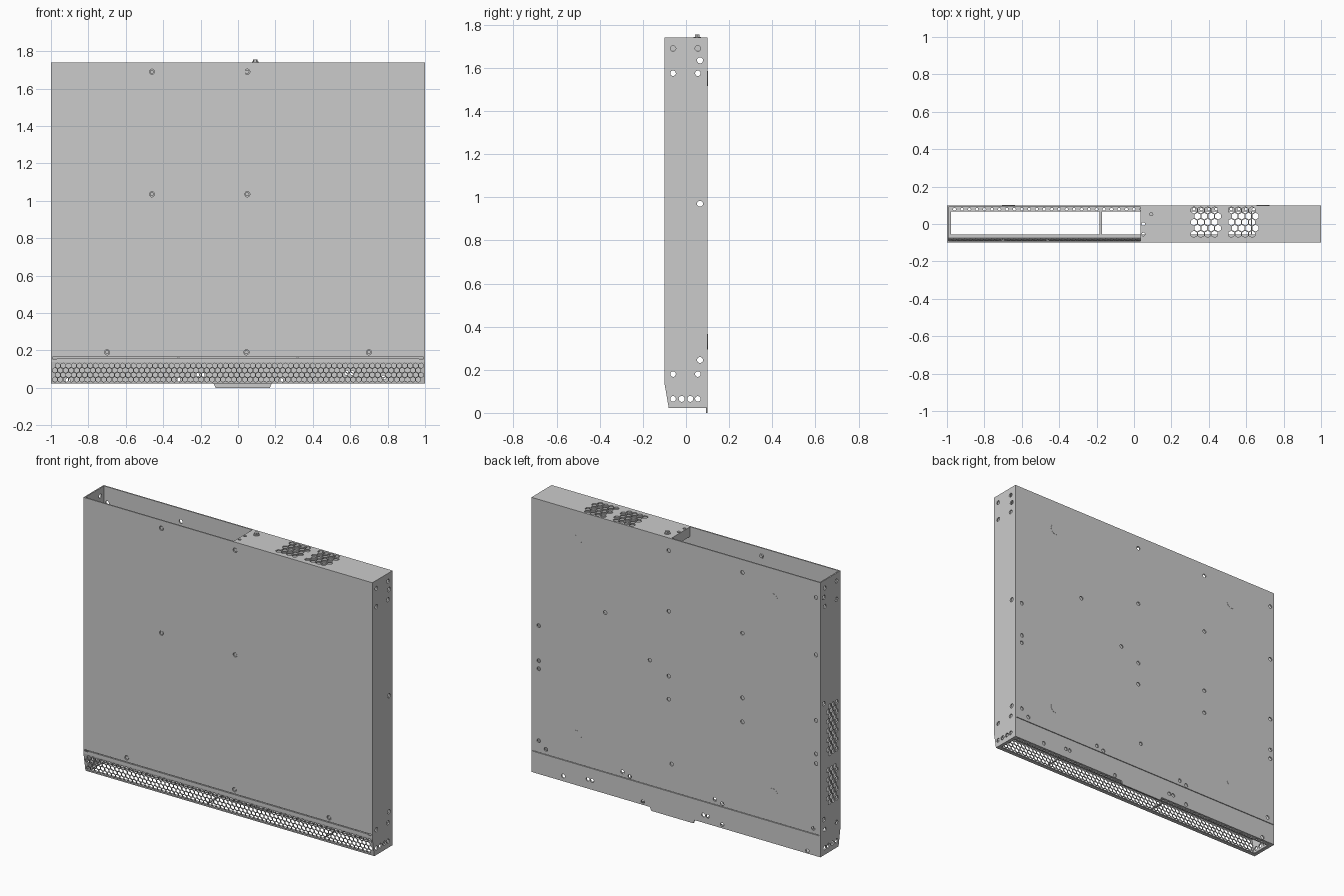
import bpy, bmesh
from math import sin, cos, pi, hypot
from mathutils import Vector
from mathutils.geometry import delaunay_2d_cdt

if "Cube" in bpy.data.objects:
    bpy.data.objects.remove(bpy.data.objects["Cube"])

T = 0.008          # sheet thickness
X, Y, Z = Vector((1, 0, 0)), Vector((0, 1, 0)), Vector((0, 0, 1))


def rect(u0, v0, u1, v1):
    return [(u0, v0), (u1, v0), (u1, v1), (u0, v1)]


def ngon(u, v, r, n=14, turn=0.0):
    return [(u + r * cos(turn + 2 * pi * i / n), v + r * sin(turn + 2 * pi * i / n)) for i in range(n)]


def hex_field(u0, v0, u1, v1, pitch, fill=0.5):
    """Honeycomb holes centred in a rectangle."""
    r, step = pitch * fill, pitch * 0.866
    rows = int((v1 - v0 - 2 * r) / step + 1.001)
    cols = int((u1 - u0 - 2.5 * r) / pitch + 1.001)
    us = (u0 + u1 - (cols - 0.5) * pitch) / 2
    vs = (v0 + v1 - (rows - 1) * step) / 2
    return [ngon(us + (c + 0.5 * (k % 2)) * pitch, vs + k * step, r, 6, pi / 6)
            for k in range(rows) for c in range(cols)]


def plate(name, outline, holes=(), o=(0, 0, 0), U=X, V=Z, depth=Y * T):
    """Flat sheet with cut-outs, given thickness along depth."""
    pts, loops = [], []
    for loop in [outline, *holes]:
        loops.append(list(range(len(pts), len(pts) + len(loop))))
        pts += [Vector(p) for p in loop]
    vs, _, fs, _, _, ids = delaunay_2d_cdt(pts, [], loops, 1, 1e-6, True)
    o = Vector(o)
    bm = bmesh.new()
    bv = [bm.verts.new(o + U * p.x + V * p.y) for p in vs]
    for f, src in zip(fs, ids):
        if set(src) == {0}:
            bm.faces.new([bv[i] for i in f])
    ext = bmesh.ops.extrude_face_region(bm, geom=bm.faces[:], use_keep_orig=True)
    moved = [g for g in ext["geom"] if isinstance(g, bmesh.types.BMVert)]
    bmesh.ops.translate(bm, verts=moved, vec=depth)
    loose = [v for v in bm.verts if not v.link_faces]
    bmesh.ops.delete(bm, geom=loose, context='VERTS')
    bmesh.ops.recalc_face_normals(bm, faces=bm.faces[:])
    me = bpy.data.meshes.new(name)
    bm.to_mesh(me)
    bm.free()
    ob = bpy.data.objects.new(name, me)
    bpy.context.collection.objects.link(ob)
    return ob


W = 1 - T
TOP = 1.74

# Front cover with recessed screws
screws = [(-.46, 1.69), (.05, 1.69), (-.46, 1.035), (.05, 1.035), (-.7, .19), (.045, .19), (.7, .19)]
plate("front_cover", rect(-W, .164, W, TOP), [ngon(x, z, .014) for x, z in screws], (0, -.1, 0))
for x, z in screws:
    plate("cover_screw", ngon(x, z, .0105), (), (0, -.097, 0), depth=Y * .012)

# Front strip under the cover, with a raised middle edge
plate("front_strip", [(-W, .138), (W, .138), (W, .154), (.97, .154), (.965, .159),
                      (-.965, .159), (-.97, .154), (-W, .154)], (), (0, -.1, 0))

# Sloped honeycomb intake along the bottom front
dy, dz = -.02, .118
length = hypot(dy, dz)
slope = Vector((0, dy, dz)) / length
inward = Vector((0, dz, -dy)) / length
plate("intake_grille", rect(-W, 0, W, length), hex_field(-W, .004, W, length - .004, .029, .49),
      (0, -.08, .022), V=slope, depth=inward * .005)

# Back sheet and its screw holes
back_holes = [(.95, .95), (.95, .73), (.95, .68), (.95, .23), (.9, .19), (.49, 1.155), (.18, .94), (.03, .33),
              (.05, 1.66), (.05, 1.28), (.05, .875), (.05, .73), (-.46, 1.66), (-.46, 1.28), (-.46, .875),
              (-.46, .725), (-.97, 1.64), (-.97, 1.28), (-.97, .87), (-.97, .66), (-.97, .6), (-.95, .19),
              (.37, .19), (.32, .175), (-.27, .19), (-.32, .175)]
plate("back_panel", rect(-W, .158, W, TOP), [ngon(x, z, .012) for x, z in back_holes], (0, .1, 0), depth=-Y * T)
for x, z in [(.69, 1.55), (-.67, 1.55), (.69, .33), (-.67, .33)]:
    plate("foot_mark", ngon(x, z, .035, 24), (), (0, .1, 0), depth=Y * .001)

# Lower back strip with the hanging tab
low_holes = [(.78, .055), (.61, .08), (.58, .08), (.23, .04), (-.19, .07), (-.22, .07), (-.32, .045), (-.91, .04)]
plate("back_lower_strip", [(-W, .022), (-.13, .022), (-.12, 0), (.17, 0), (.18, .022), (W, .022), (W, .154), (-W, .154)],
      [ngon(x, z, .012) for x, z in low_holes], (0, .1, 0), depth=-Y * T)

# Side walls; only the left one has vents
profile = [(-.08, .022), (.1, .022), (.1, TOP), (-.1, TOP), (-.1, .138)]
side_holes = [ngon(y, z, .013) for y in (-.06, .055) for z in (1.69, 1.575, .18, .065)]
side_holes += [ngon(y, z, .014) for y, z in [(.065, 1.635), (.065, .97), (.065, .245), (-.02, .065), (.02, .065)]]
vents = hex_field(-.088, .62, .05, .95, .034, .47) + hex_field(-.088, .31, .05, .56, .034, .47)
plate("right_side", profile, side_holes, (1, 0, 0), U=Y, depth=-X * T)
plate("left_side", profile, side_holes + vents, (-1, 0, 0), U=Y, depth=X * T)

# Top plate over the right half, with two vents
top_holes = hex_field(.29, -.08, .48, .1, .037, .49) + hex_field(.49, -.08, .68, .1, .037, .49)
top_holes += [ngon(.05, 0, .009), ngon(.05, -.055, .009)]
plate("top_plate", rect(.035, -.1 + T, W, .1 - T), top_holes, (0, 0, TOP), V=Y, depth=-Z * T)
plate("top_plate_flange", rect(-.1 + T, 1.68, .1 - T, TOP - T), (), (.035, 0, 0), U=Y, depth=X * .006)

# Stud on the top plate
plate("stud_washer", ngon(.092, .052, .018, 20), (), (0, 0, TOP), V=Y, depth=Z * .004)
plate("stud_nut", ngon(.092, .052, .012, 6), (), (0, 0, TOP + .004), V=Y, depth=Z * .011)

# Open underside: two folded lips, end lips and cross struts
lip_holes = [ngon(-.96 + .04 * i, .079, .008, 10) for i in range(49)]
plate("bottom_back_lip", rect(-W, .066, W, .1 - T), lip_holes, (0, 0, .022), V=Y, depth=Z * .006)
plate("bottom_front_lip", rect(-W, -.078, W, -.055), (), (0, 0, .022), V=Y, depth=Z * .006)
for x0, x1 in [(-W, -.978), (-.184, -.172), (.626, .632), (.978, W)]:
    plate("bottom_strut", rect(x0, -.055, x1, .066), (), (0, 0, .022), V=Y, depth=Z * .006)
